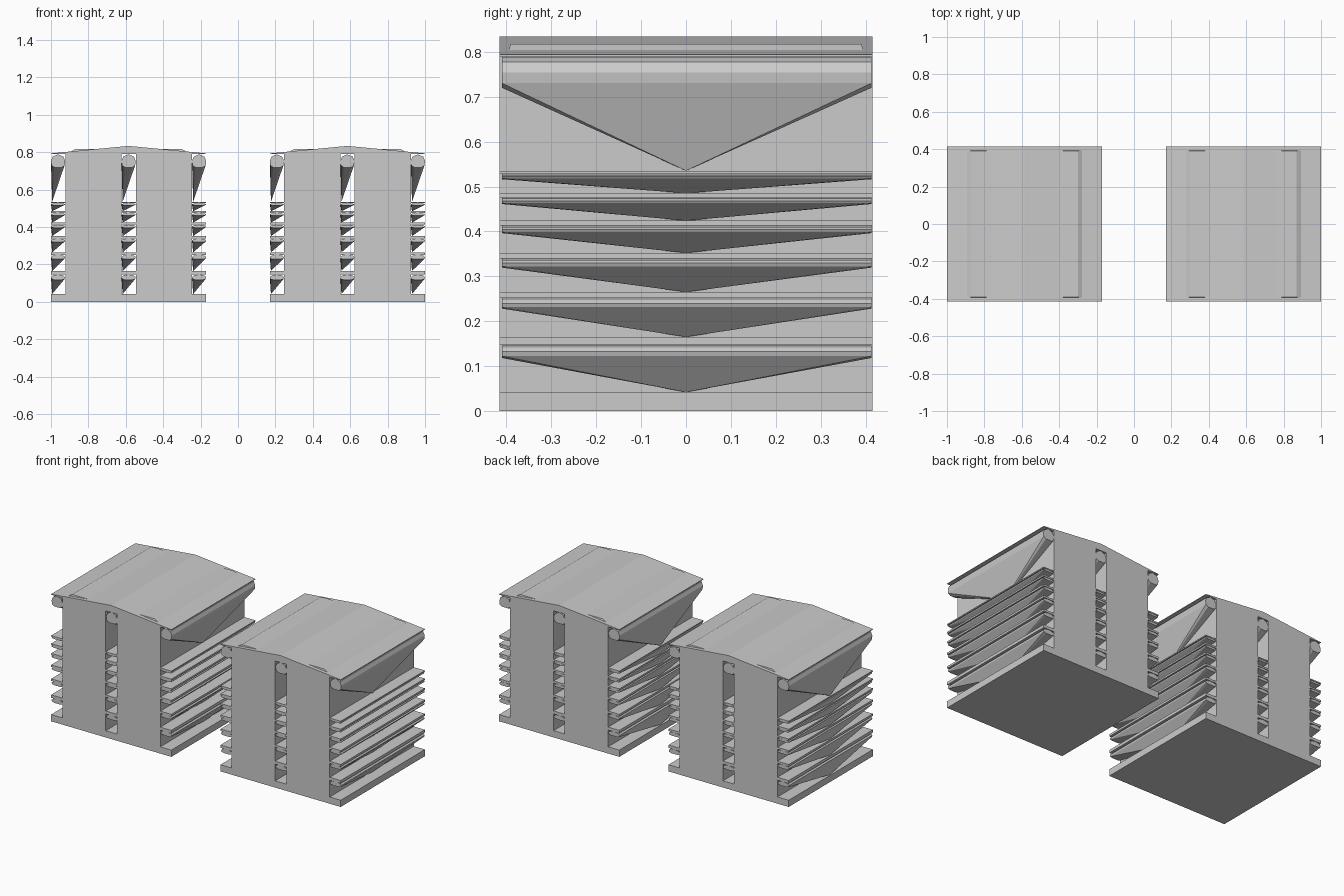
import bpy, bmesh

if "Cube" in bpy.data.objects:
    bpy.data.objects.remove(bpy.data.objects["Cube"])

HALF = 0.415                      # half depth / half width of one unit
WALL = 0.077                      # width of each open column
COLS = (0.0, 0.377, 0.754)        # column offsets from the unit's left edge
# floor top and ceiling height of each level
LEVELS = [(0.042, 0.147), (0.165, 0.252), (0.265, 0.340), (0.352, 0.413),
          (0.424, 0.475), (0.485, 0.528), (0.535, 0.790)]


def finish(bm, name):
    bmesh.ops.recalc_face_normals(bm, faces=bm.faces)
    me = bpy.data.meshes.new(name)
    bm.to_mesh(me)
    bm.free()
    ob = bpy.data.objects.new(name, me)
    bpy.context.collection.objects.link(ob)
    return ob


def frustum(name, x0, x1, y, z0, z1, inset=(0, 0, 0)):
    """Box whose top is inset on left, right and depth."""
    bm = bmesh.new()
    l, r, d = inset
    lo = [(x0, -y, z0), (x1, -y, z0), (x1, y, z0), (x0, y, z0)]
    hi = [(x0 + l, -y + d, z1), (x1 - r, -y + d, z1), (x1 - r, y - d, z1), (x0 + l, y - d, z1)]
    for c in lo + hi:
        bm.verts.new(c)
    bmesh.ops.convex_hull(bm, input=bm.verts[:])
    bmesh.ops.dissolve_limit(bm, angle_limit=0.01, verts=bm.verts[:], edges=bm.edges[:])
    return finish(bm, name)


def prism(name, profile, y0, y1):
    """Profile in x-z, extruded along y."""
    bm = bmesh.new()
    f = bm.faces.new([bm.verts.new((x, y0, z)) for x, z in profile])
    g = bmesh.ops.extrude_face_region(bm, geom=[f])['geom']
    for v in g:
        if isinstance(v, bmesh.types.BMVert):
            v.co.y = y1
    return finish(bm, name)


# cross-section of the louvre: x offset, height as a part of the level
RING = [(0.000, 0.86), (0.010, 0.95), (0.037, 0.995), (0.066, 0.95), (0.076, 0.86),
        (0.073, 0.765), (0.058, 0.725), (0.018, 0.725), (0.003, 0.765)]


def louvre(name, x, z0, z1):
    """Rounded beam under a ceiling, tapering to a point at floor centre."""
    bm = bmesh.new()
    h = z1 - z0
    for y in (-0.41, 0.413):
        for dx, t in RING:
            bm.verts.new((x + dx, y, z0 + h * t))
    bm.verts.new((x + 0.006, 0, z0))
    bmesh.ops.convex_hull(bm, input=bm.verts[:])
    return finish(bm, name)


for side, left in (("left", -1.0), ("right", 0.17)):
    right = left + 2 * HALF
    mid = left + HALF
    # base slab
    frustum(side + "_base", left, right, HALF, 0, 0.042)
    # two solid blocks
    for i in (0, 1):
        frustum(f"{side}_block_{i}", left + COLS[i] + WALL, left + COLS[i + 1], HALF, 0.042, 0.792)
    # shelves and louvres in the three columns
    for c, off in enumerate(COLS):
        x = left + off
        for k, (z0, z1) in enumerate(LEVELS):
            louvre(f"{side}_louvre_{c}_{k}", x, z0, z1)
            if k < len(LEVELS) - 1:
                frustum(f"{side}_shelf_{c}_{k}", x, min(x + WALL, right), HALF, z1, LEVELS[k + 1][0])
    # low gable roof with a flat panel set through it
    prism(side + "_roof", [(left, 0.79), (right, 0.79), (right, 0.794),
                           (mid, 0.834), (left, 0.794)], -HALF, HALF)
    frustum(side + "_roof_panel", left + 0.10, right - 0.10, 0.395, 0.80, 0.817, (0.03, 0.03, 0.004))
